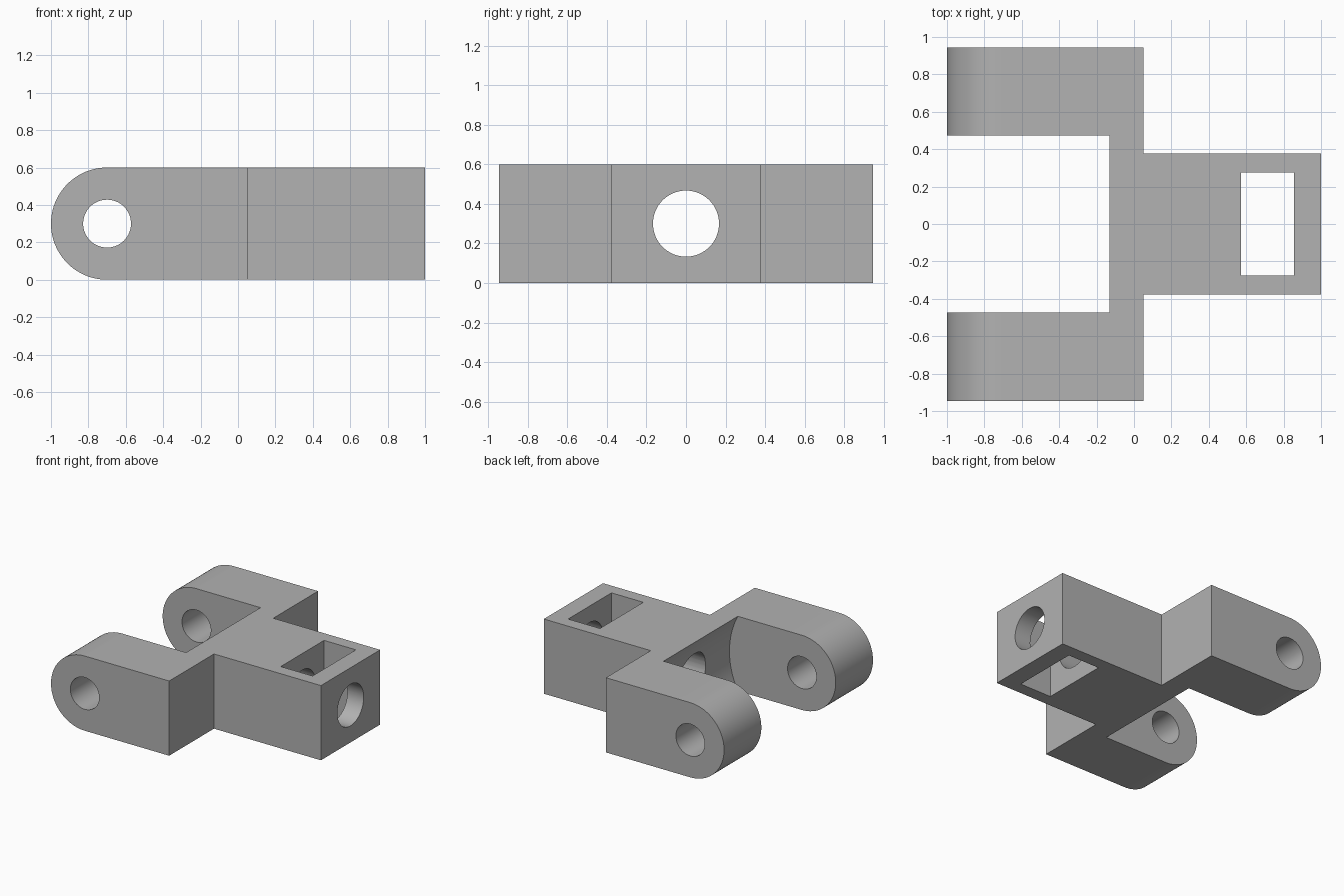
import bpy, bmesh, math
from mathutils import Matrix

if "Cube" in bpy.data.objects:
    bpy.data.objects.remove(bpy.data.objects["Cube"])

HEIGHT = 0.6
MID = HEIGHT / 2
HALF_WIDTH = 0.945
SLOT_HALF = 0.472
TAIL_HALF = 0.376
PIVOT_X = -1 + MID
SLOT_X = -0.13
SHOULDER_X = 0.05

grey = bpy.data.materials.new("grey")
grey.diffuse_color = (0.445, 0.445, 0.445, 1)
grey.use_nodes = True
grey.node_tree.nodes["Principled BSDF"].inputs["Base Color"].default_value = grey.diffuse_color


def finish(name, bm):
    bmesh.ops.recalc_face_normals(bm, faces=bm.faces[:])
    mesh = bpy.data.meshes.new(name)
    bm.to_mesh(mesh)
    bm.free()
    mesh.materials.append(grey)
    obj = bpy.data.objects.new(name, mesh)
    bpy.context.collection.objects.link(obj)
    return obj


def box(name, low, high):
    bm = bmesh.new()
    bmesh.ops.create_cube(bm, size=1)
    for v in bm.verts:
        v.co = [a + (c + 0.5) * (b - a) for c, a, b in zip(v.co, low, high)]
    return finish(name, bm)


def cylinder(name, radius, length, axis, centre, segments=64):
    bm = bmesh.new()
    turn = Matrix.Rotation(math.pi / 2, 4, "X" if axis == "Y" else "Y")
    bmesh.ops.create_cone(bm, cap_ends=True, segments=segments, radius1=radius,
                          radius2=radius, depth=length,
                          matrix=Matrix.Translation(centre) @ turn)
    return finish(name, bm)


# Full-width bar with a rounded pivot end
bm = bmesh.new()
steps = 40
profile = [(1, 0), (1, HEIGHT)]
for i in range(steps + 1):
    a = math.pi / 2 + math.pi * i / steps
    profile.append((PIVOT_X + MID * math.cos(a), MID + MID * math.sin(a)))
face = bm.faces.new([bm.verts.new((x, -HALF_WIDTH, z)) for x, z in profile])
sweep = bmesh.ops.extrude_face_region(bm, geom=[face])
bmesh.ops.translate(bm, vec=(0, 2 * HALF_WIDTH, 0),
                    verts=[g for g in sweep["geom"] if isinstance(g, bmesh.types.BMVert)])
body = finish("clevis_body", bm)

# Cutters: shoulders, concave fork slot, pin holes, tail bore, nut pocket
cutters = [box("shoulder_cutter_" + side, (SHOULDER_X, min(s * TAIL_HALF, s * 1.2), -0.2),
               (1.2, max(s * TAIL_HALF, s * 1.2), HEIGHT + 0.2))
           for side, s in (("front", -1), ("back", 1))]
slot_radius = math.hypot(SLOT_X - PIVOT_X, MID)
cutters.append(cylinder("slot_cutter", slot_radius, 2 * SLOT_HALF, "Y", (PIVOT_X, 0, MID), 128))
cutters.append(cylinder("pin_hole_cutter", 0.128, 2.4, "Y", (PIVOT_X, 0, MID)))
cutters.append(cylinder("bore_cutter", 0.167, 1.6, "X", (0.5, 0, MID)))
cutters.append(box("pocket_cutter", (0.572, -0.275, -0.2), (0.855, 0.275, HEIGHT + 0.2)))

bpy.context.view_layer.objects.active = body
body.select_set(True)
for cutter in cutters:
    mod = body.modifiers.new(cutter.name, "BOOLEAN")
    mod.operation = "DIFFERENCE"
    mod.solver = "EXACT"
    mod.object = cutter
    bpy.ops.object.modifier_apply(modifier=mod.name)
    bpy.data.objects.remove(cutter)

# Smooth the curved walls, keep the corners crisp
bpy.ops.object.select_all(action="DESELECT")
body.select_set(True)
bpy.ops.object.shade_smooth_by_angle(angle=math.radians(20))
